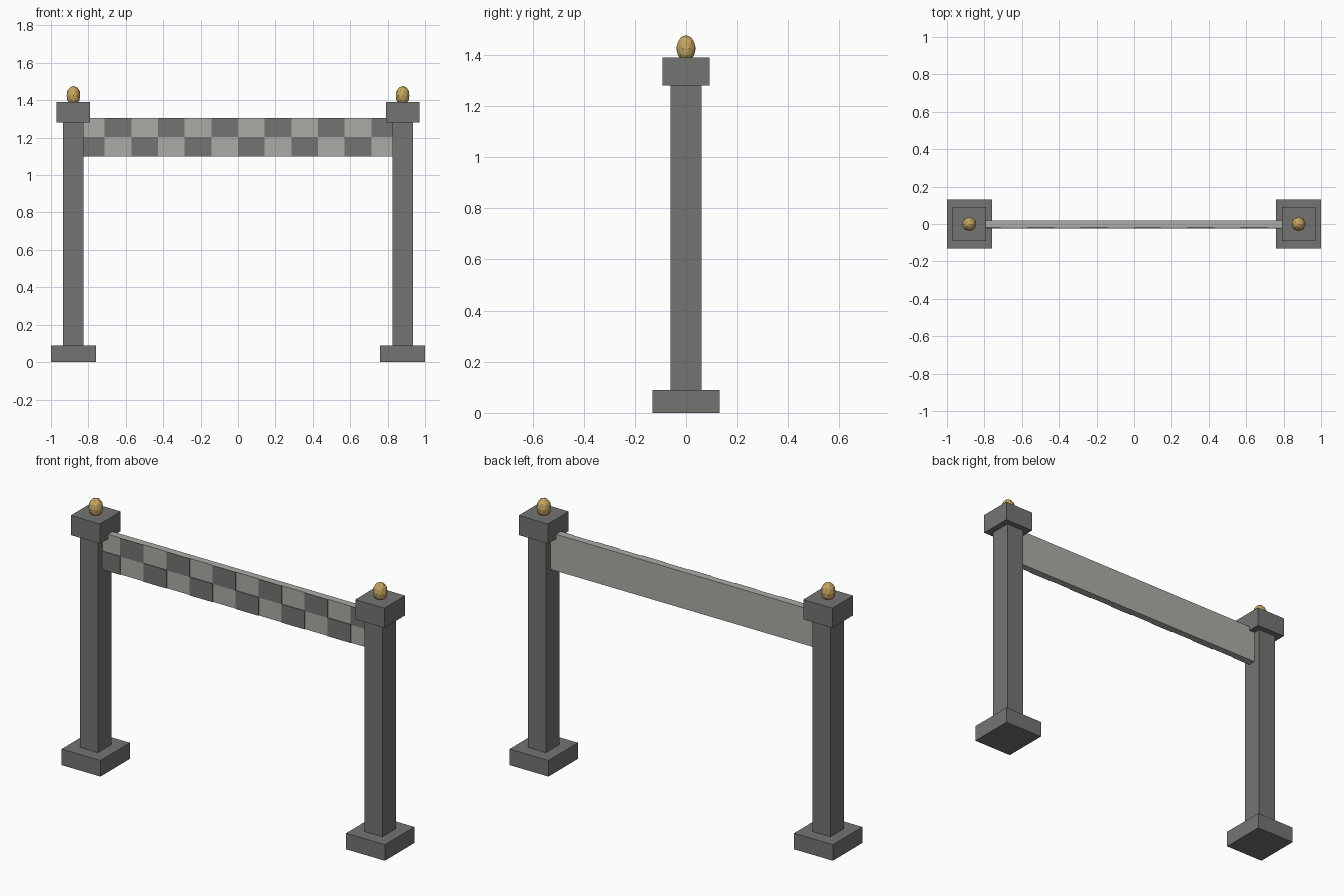
import bpy

if "Cube" in bpy.data.objects:
    bpy.data.objects.remove(bpy.data.objects["Cube"])


def material(name, rgb):
    m = bpy.data.materials.new(name)
    m.diffuse_color = (*rgb, 1.0)
    m.use_nodes = True
    m.node_tree.nodes["Principled BSDF"].inputs["Base Color"].default_value = m.diffuse_color
    return m


DARK = material("dark grey stone", (0.175, 0.175, 0.17))
LIGHT = material("light grey", (0.41, 0.41, 0.38))
GOLD = material("gold", (0.56, 0.38, 0.12))


def box(name, x, y, z, mat):
    """Box from (min, max) ranges on each axis."""
    ranges = (x, y, z)
    bpy.ops.mesh.primitive_cube_add(size=1, location=[(a + b) / 2 for a, b in ranges])
    ob = bpy.context.object
    ob.name = name
    ob.scale = [b - a for a, b in ranges]
    bpy.ops.object.transform_apply(location=False, rotation=False, scale=True)
    ob.data.materials.append(mat)
    return ob


# Two posts, each with a foot, a cap and a faceted finial
for side, cx in (("left", -0.88), ("right", 0.88)):
    for part, hx, hy, z in (
        ("foot", 0.12, 0.13, (0.0, 0.09)),
        ("post", 0.055, 0.06, (0.09, 1.28)),
        ("cap", 0.09, 0.092, (1.28, 1.39)),
    ):
        box(f"{side}_{part}", (cx - hx, cx + hx), (-hy, hy), z, DARK)
    bpy.ops.mesh.primitive_ico_sphere_add(subdivisions=2, radius=1, location=(cx, 0, 1.425))
    finial = bpy.context.object
    finial.name = f"{side}_finial"
    finial.scale = (0.038, 0.038, 0.052)
    bpy.ops.object.transform_apply(location=False, rotation=False, scale=True)
    finial.data.materials.append(GOLD)

# Light crossbar panel
W, BOTTOM, TOP = 0.855, 1.1, 1.305
box("banner_panel", (-W, W), (-0.019, 0.02), (BOTTOM, TOP), LIGHT)

# Dark checker plates on the front of the panel
COLS = 12
dx, dz = 2 * W / COLS, (TOP - BOTTOM) / 2
for row in range(2):
    for col in range(row, COLS, 2):
        x0, z0 = -W + col * dx, BOTTOM + row * dz
        box(f"checker_plate_{row}_{col}", (x0, x0 + dx), (-0.023, -0.0185),
            (z0, z0 + dz), DARK)
